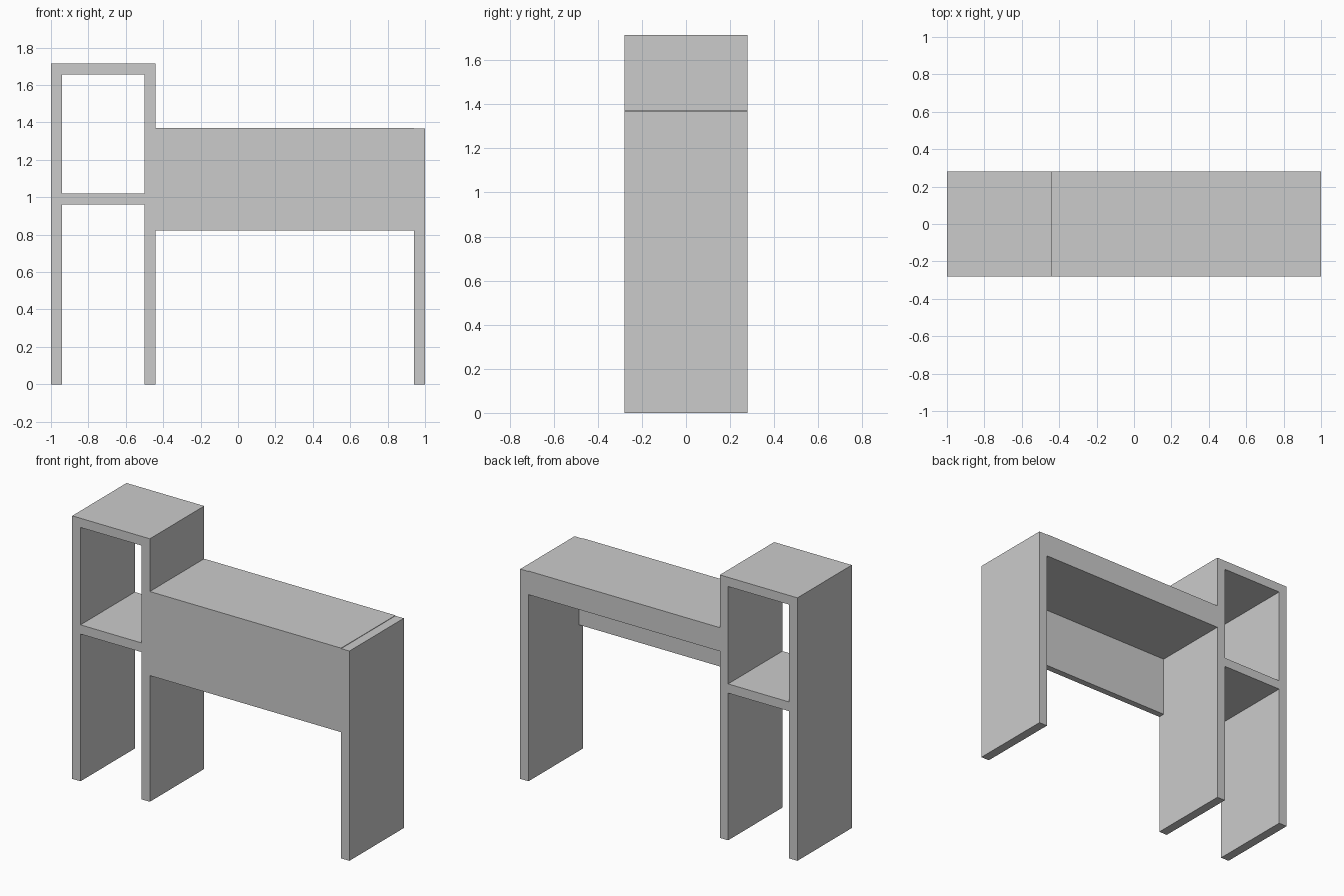
import bpy, bmesh

if "Cube" in bpy.data.objects:
    bpy.data.objects.remove(bpy.data.objects["Cube"])

HALF_DEPTH = 0.28


def board(name, x0, x1, z0, z1, y0=-HALF_DEPTH, y1=HALF_DEPTH):
    """Rectangular board spanning the given limits."""
    bm = bmesh.new()
    bmesh.ops.create_cube(bm, size=1)
    bmesh.ops.scale(bm, vec=(x1 - x0, y1 - y0, z1 - z0), verts=bm.verts)
    mesh = bpy.data.meshes.new(name)
    bm.to_mesh(mesh)
    bm.free()
    obj = bpy.data.objects.new(name, mesh)
    obj.location = ((x0 + x1) / 2, (y0 + y1) / 2, (z0 + z1) / 2)
    bpy.context.collection.objects.link(obj)
    return obj


# Shelf tower: two uprights, a middle shelf and a top
board("tower_outer_panel", -1.0, -0.94, 0, 1.655)
board("tower_inner_panel", -0.5, -0.44, 0, 1.655)
board("tower_shelf", -0.94, -0.5, 0.96, 1.02)
board("tower_top", -1.0, -0.44, 1.655, 1.715)

# Desk: thick top, end leg and front modesty panel
board("desk_top", -0.44, 0.94, 1.217, 1.371)
board("desk_end_leg", 0.94, 1.0, 0, 1.368)
board("front_panel", -0.44, 0.94, 0.823, 1.217, y1=-HALF_DEPTH + 0.042)
